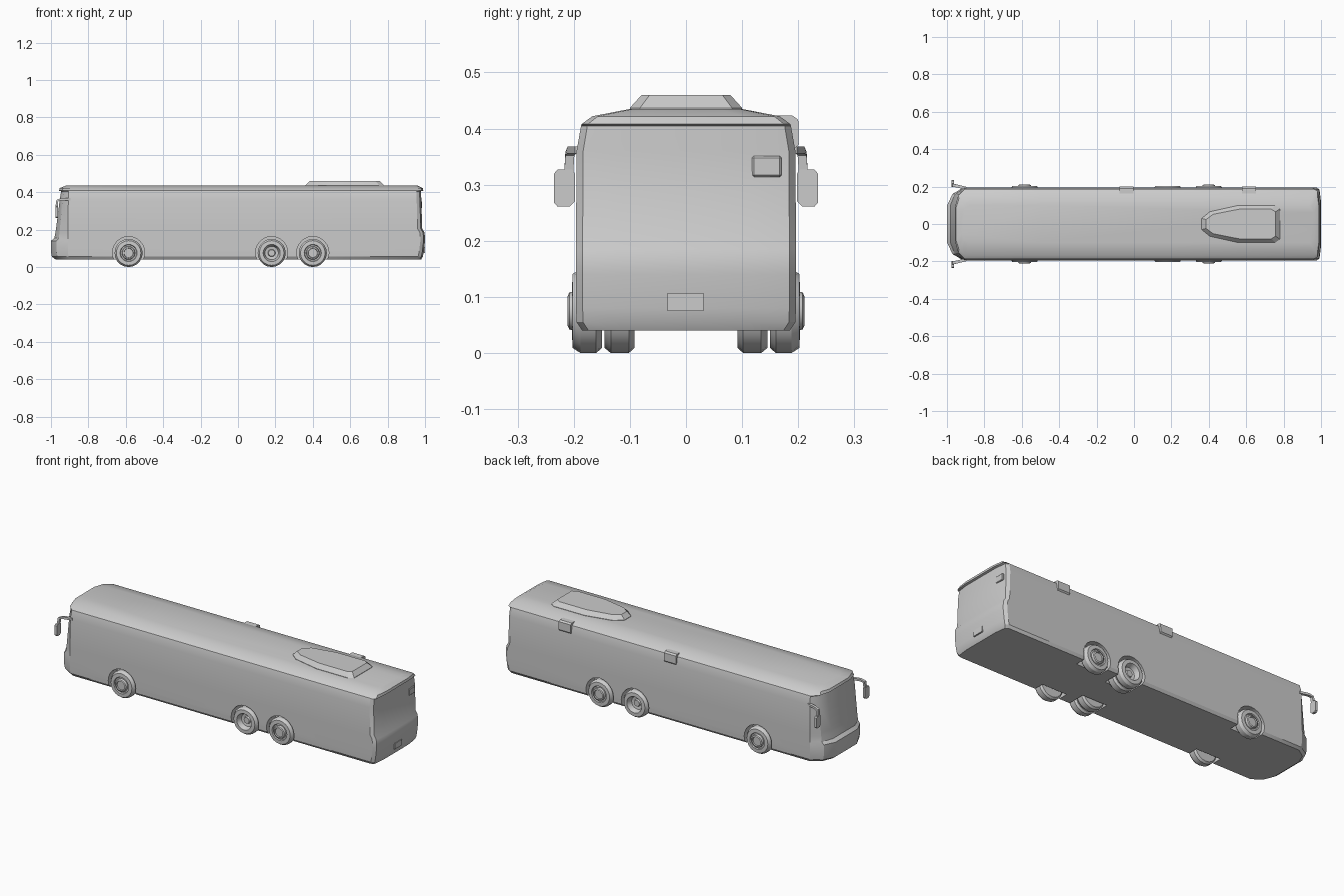
import bpy, bmesh, math
from mathutils import Vector

if "Cube" in bpy.data.objects:
    bpy.data.objects.remove(bpy.data.objects["Cube"])


def make(name, verts, faces, smooth=30):
    me = bpy.data.meshes.new(name)
    me.from_pydata(verts, [], faces)
    bm = bmesh.new()
    bm.from_mesh(me)
    bmesh.ops.recalc_face_normals(bm, faces=bm.faces)
    bm.to_mesh(me)
    bm.free()
    ob = bpy.data.objects.new(name, me)
    bpy.context.collection.objects.link(ob)
    bpy.ops.object.select_all(action='DESELECT')
    ob.select_set(True)
    bpy.context.view_layer.objects.active = ob
    if smooth:
        bpy.ops.object.shade_smooth_by_angle(angle=math.radians(smooth))
    return ob


def loft(name, rings, smooth=30, caps=True):
    n = len(rings[0])
    verts = [p for r in rings for p in r]
    faces = [(k * n + i, k * n + (i + 1) % n, (k + 1) * n + (i + 1) % n, (k + 1) * n + i)
             for k in range(len(rings) - 1) for i in range(n)]
    if caps:
        faces += [tuple(range(n)), tuple(range(len(verts) - n, len(verts)))]
    return make(name, verts, faces, smooth)


def box(name, lo, hi, bevel=0):
    rings = [[(lo[0], lo[1], z), (hi[0], lo[1], z), (hi[0], hi[1], z), (lo[0], hi[1], z)]
             for z in (lo[2], hi[2])]
    ob = loft(name, rings, 0)
    if bevel:
        m = ob.modifiers.new("bevel", 'BEVEL')
        m.width, m.segments = bevel, 1
    return ob


def lathe(name, profile, x, z, side, n=20):
    # profile: (radius, distance from the centre plane)
    return loft(name, [[(x + r * math.cos(2 * math.pi * i / n), side * y,
                         z + r * math.sin(2 * math.pi * i / n)) for i in range(n)]
                       for r, y in profile])


# Body: stacked plan outlines (z, half width, front x, shoulder x, rear x)
def outline(z, w, xf, xs, xr):
    d = xs - xf
    half = [(xf, .5 * w), (xf + .33 * d, .82 * w), (xs, w), (-.5, w), (.2, w), (xr - .025, w),
            (xr - .008, .94 * w), (xr, .6 * w)]
    return [(x, y, z) for x, y in half] + [(x, -y, z) for x, y in reversed(half)]


levels = [(.04, .185, -.975, -.90, .98), (.055, .195, -.995, -.905, .988),
          (.08, .196, -1.0, -.91, .993), (.14, .196, -1.0, -.91, 1.0),
          (.155, .196, -.982, -.91, 1.0), (.185, .196, -.976, -.91, .997),
          (.205, .196, -.973, -.91, .985), (.36, .195, -.953, -.907, .980),
          (.405, .187, -.946, -.905, .979), (.408, .186, -.957, -.905, .991),
          (.422, .167, -.953, -.90, .988), (.435, .10, -.92, -.88, .962)]
body = loft("bus_body", [outline(*l) for l in levels], 0)

# Wheel arches cut into both sides
AXLES = [(-.585, False), (.18, True), (.40, False)]
for x, dual in AXLES:
    for s in (-1, 1):
        c = lathe("arch_cutter", [(.086, .085 if dual else .13), (.086, .25)], x, .077, s, 24)
        c.hide_render = True
        c.hide_viewport = True
        m = body.modifiers.new("arch", 'BOOLEAN')
        m.object, m.operation, m.solver = c, 'DIFFERENCE', 'EXACT'
dg = bpy.context.evaluated_depsgraph_get()
cut = bpy.data.meshes.new_from_object(body.evaluated_get(dg))
body.modifiers.clear()
body.data = cut
for ob in [o for o in bpy.data.objects if o.name.startswith("arch_cutter")]:
    bpy.data.objects.remove(ob)
bpy.ops.object.select_all(action='DESELECT')
body.select_set(True)
bpy.context.view_layer.objects.active = body
bpy.ops.object.shade_smooth_by_angle(angle=math.radians(30))

# Wheels: domed hubs on the single axles, dished hubs on the twin-tyre axle
for x, dual in AXLES:
    for s in (-1, 1):
        tyre = [(.045, .150), (.066, .150), (.075, .160), (.075, .188), (.066, .202), (.046, .203)]
        if dual:
            hub = [(.042, .195), (.036, .175), (.02, .172), (.017, .182)]
            lathe("inner_tyre", [(.045, .092), (.066, .092), (.075, .102), (.075, .134),
                                 (.066, .145), (.045, .145)], x, .075, s)
            lathe("axle", [(.02, .0), (.02, .17)], x, .075, s)
        else:
            hub = [(.043, .196), (.036, .196), (.033, .208), (.026, .211), (.024, .204), (.01, .204)]
            lathe("axle", [(.02, .1), (.02, .16)], x, .075, s)
        lathe("wheel", tyre + hub, x, .075, s)

# Roof air unit with tapered nose
nose = [(.362, .03), (.406, .066), (.56, .10), (.755, .10), (.78, .082)]
unit = nose + [(x, -y) for x, y in reversed(nose)]
loft("roof_unit", [[(x, y, .428) for x, y in unit], [(x, y, .437) for x, y in unit],
                   [(.57 + (x - .57) * .89, y * .79, .46) for x, y in unit]], 20)

# Mirrors: bent arm and hanging glass
for s in (-1, 1):
    path = [(-.895, .190, .362), (-.945, .203, .362), (-.966, .207, .355), (-.970, .209, .322)]
    rings = []
    for i, p in enumerate(path):
        a, b = Vector(path[max(i - 1, 0)]), Vector(path[min(i + 1, 3)])
        t = (b - a).normalized()
        u = t.cross(Vector((0, 1, 0))).normalized() * .006
        v = Vector((0, .008, 0))
        rings.append([((q := Vector(p) + e).x, s * q.y, q.z) for e in (u + v, u - v, -u - v, -u + v)])
    loft("mirror_arm", rings)
    shape = [(.207, .261), (.229, .261), (.235, .268), (.235, .320), (.229, .327), (.203, .327),
             (.198, .320), (.198, .270)]
    loft("mirror", [[(x, s * y, z) for y, z in shape] for x in (-.977, -.963)], 0)

# Door-side display housings, near the roof edge on the rear (+y) side
for x in (-.04, .615):
    prof = [(.165, .365), (.194, .365), (.201, .372), (.200, .416), (.190, .423), (.160, .423)]
    loft("side_display", [[(x + d, y, z) for y, z in prof] for d in (-.037, .037)], 0)

# Rear display and number plate
box("rear_display", (.965, .118, .314), (.984, .170, .351), .003)
box("rear_plate", (.985, -.033, .075), (1.0, .031, .107))
